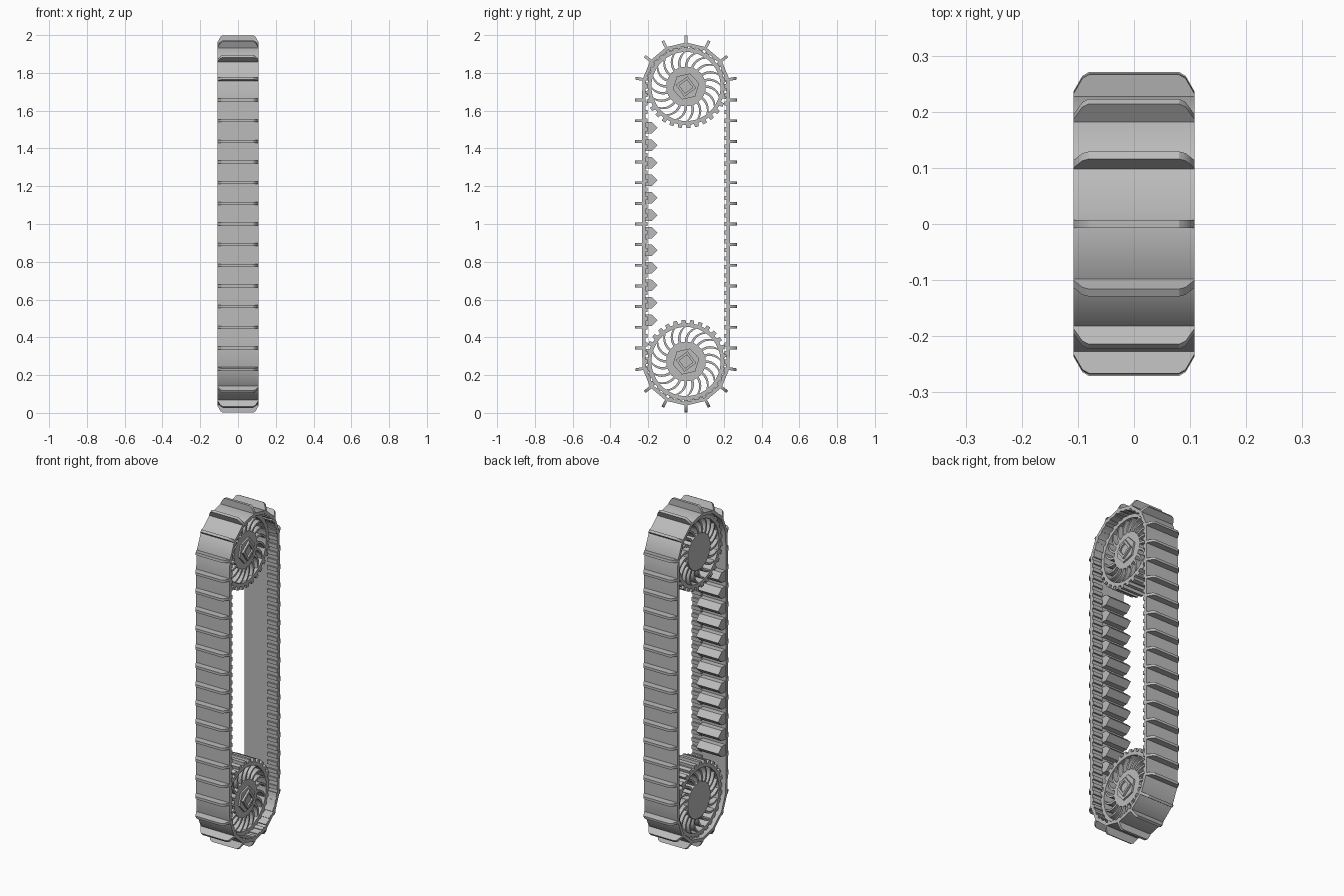
import bpy, bmesh
from math import pi, cos, sin, radians
from mathutils import Vector

cube = bpy.data.objects.get("Cube")
if cube:
    bpy.data.objects.remove(cube)

grey = bpy.data.materials.new("plain grey")
grey.use_nodes = True
COLOUR = (0.5, 0.5, 0.5, 1)
grey.diffuse_color = COLOUR
grey.node_tree.nodes["Principled BSDF"].inputs["Base Color"].default_value = COLOUR

W = 0.108                 # half width of the belt
R = 0.233                 # outer belt radius
TOP, BOTTOM = 1.728, 0.272
LENGTH = TOP - BOTTOM
LOOP = 2 * LENGTH + 2 * pi * R
LUGS = 40


def finish(name, bm):
    """Turn a bmesh into a named, shaded object."""
    bmesh.ops.recalc_face_normals(bm, faces=bm.faces)
    mesh = bpy.data.meshes.new(name)
    bm.to_mesh(mesh)
    bm.free()
    mesh.materials.append(grey)
    ob = bpy.data.objects.new(name, mesh)
    bpy.context.collection.objects.link(ob)
    bpy.ops.object.select_all(action='DESELECT')
    ob.select_set(True)
    bpy.context.view_layer.objects.active = ob
    bpy.ops.object.shade_smooth_by_angle(angle=radians(30))
    return ob


def prism(bm, near, far):
    """Solid between two matching outlines."""
    a = [bm.verts.new(p) for p in near]
    b = [bm.verts.new(p) for p in far]
    n = len(a)
    bm.faces.new(a)
    bm.faces.new(b[::-1])
    for i in range(n):
        j = (i + 1) % n
        bm.faces.new((a[i], b[i], b[j], a[j]))


def extrude_x(bm, outline, x0, x1):
    prism(bm, [(x0, y, z) for y, z in outline], [(x1, y, z) for y, z in outline])


def ring(bm, outer, inner, x0, x1):
    """Hollow band with matching outer and inner outlines."""
    loops = [[bm.verts.new((x, y, z)) for y, z in line]
             for line, x in ((outer, x0), (outer, x1), (inner, x1), (inner, x0))]
    n = len(outer)
    for k in range(4):
        a, b = loops[k], loops[(k + 1) % 4]
        for i in range(n):
            j = (i + 1) % n
            bm.faces.new((a[i], a[j], b[j], b[i]))


def polar(r, a, cz=0):
    return (r * sin(a), cz + r * cos(a))


def circle(r, n, cz, turn=0):
    return [polar(r, 2 * pi * i / n + turn, cz) for i in range(n)]


def belt_point(s):
    """Position and outward normal at a distance along the belt loop."""
    s %= LOOP
    quarter, half = pi * R / 2, LOOP / 2
    side = 1
    if s > half:
        s, side = LOOP - s, -1
    if s < quarter:
        a, cz = s / R, TOP
    elif s < quarter + LENGTH:
        return Vector((0, side * R, TOP - s + quarter)), Vector((0, side, 0))
    else:
        a, cz = (s - LENGTH) / R, BOTTOM
    n = Vector((0, side * sin(a), cos(a)))
    return Vector((0, 0, cz)) + n * R, n


# Belt band
bm = bmesh.new()
stations = [belt_point(LOOP * k / LUGS) for k in range(LUGS)]
ring(bm, [(p.y, p.z) for p, n in stations],
     [((p - n * 0.018).y, (p - n * 0.018).z) for p, n in stations], -W, W)
finish("belt", bm)


def belt_bars(name, count, outline, thick):
    """Bars across the belt; outline is given as (x, height)."""
    bm = bmesh.new()
    for k in range(count):
        p, n = belt_point(LOOP * k / count)
        t = Vector((1, 0, 0)).cross(n) * thick / 2
        base = [p + n * h + Vector((x, 0, 0)) for x, h in outline]
        prism(bm, [v - t for v in base], [v + t for v in base])
    finish(name, bm)


# Outer lugs with tapered ends
half = [(W, -0.01), (W, 0.003), (0.092, 0.031), (0.08, 0.038)]
belt_bars("tread_lugs", LUGS, half + [(-x, h) for x, h in half[::-1]], 0.015)

# Small drive teeth along one inner edge
belt_bars("belt_teeth", 96, [(0.045, -0.012), (W, -0.012), (W, -0.028), (0.045, -0.028)], 0.022)

# Pointed blocks inside the front run
bm = bmesh.new()
for k in range(12):
    z = 0.49 + k * 0.0927
    extrude_x(bm, [(-0.222, z - 0.031), (-0.183, z - 0.031), (-0.15, z),
                   (-0.183, z + 0.031), (-0.222, z + 0.031)], -0.104, 0.04)
finish("pointed_blocks", bm)


def wheel(label, cz):
    x0, x1 = -0.085, 0.055
    # Toothed rim
    teeth = 30
    outer, inner = [], []
    for i in range(teeth):
        for f, r in ((0, 0.203), (0.45, 0.203), (0.5, 0.221), (0.95, 0.221)):
            a = 2 * pi * (i + f) / teeth
            outer.append(polar(r, a, cz))
            inner.append(polar(0.183, a, cz))
    bm = bmesh.new()
    ring(bm, outer, inner, x0, x1)
    finish(label + "_wheel_rim", bm)

    # Curved spokes
    bm = bmesh.new()
    count, steps = 20, 5
    for i in range(count):
        left, right = [], []
        for j in range(steps + 1):
            f = j / steps
            r = 0.1 + 0.087 * f
            a = 2 * pi * i / count + 0.3 * f * f
            w = 0.0065 / r
            left.append(polar(r, a - w, cz))
            right.append(polar(r, a + w, cz))
        extrude_x(bm, left + right[::-1], x0 + 0.005, x1 - 0.005)
    finish(label + "_wheel_spokes", bm)

    # Hub with stepped nut and axle end
    bm = bmesh.new()
    extrude_x(bm, circle(0.105, 40, cz), x0, 0.05)
    extrude_x(bm, circle(0.072, 6, cz, 0.3), 0.045, 0.06)
    finish(label + "_wheel_hub", bm)
    bm = bmesh.new()
    ring(bm, circle(0.055, 4, cz, 0.15), circle(0.036, 4, cz, 0.15), 0.055, 0.072)
    extrude_x(bm, circle(0.028, 24, cz), 0.055, 0.064)
    finish(label + "_axle_end", bm)


wheel("upper", TOP)
wheel("lower", BOTTOM)
